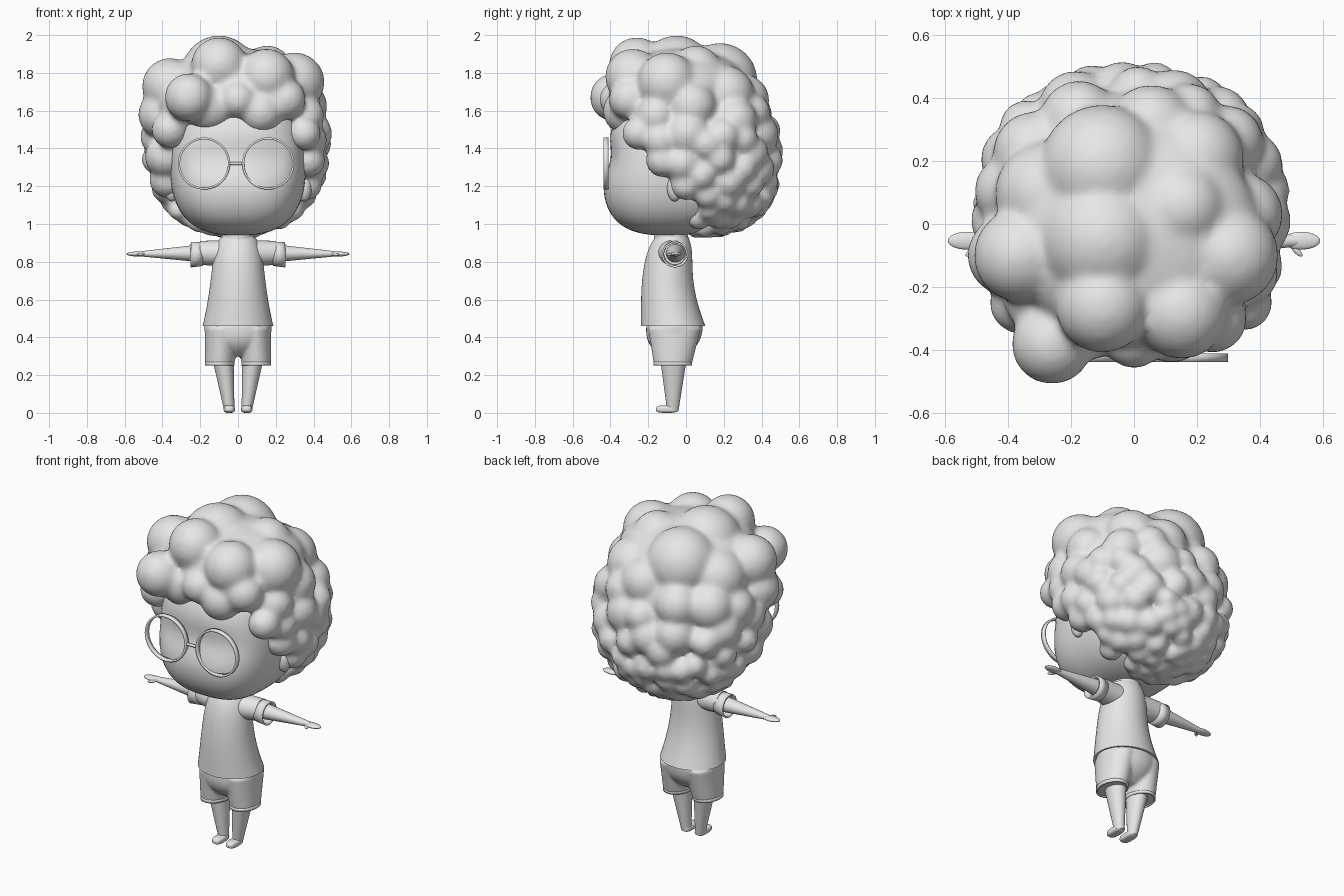
import bpy, bmesh, math, random
from mathutils import Vector, Matrix

random.seed(4)
cube = bpy.data.objects.get("Cube")
if cube:
    bpy.data.objects.remove(cube)

GREY = (.8, .8, .8, 1)
clay = bpy.data.materials.new("light_grey")
clay.use_nodes = True
clay.diffuse_color = GREY
clay.node_tree.nodes["Principled BSDF"].inputs["Base Color"].default_value = GREY


def finish(name, bm, angle=50):
    bmesh.ops.recalc_face_normals(bm, faces=bm.faces[:])
    mesh = bpy.data.meshes.new(name)
    bm.to_mesh(mesh)
    bm.free()
    mesh.materials.append(clay)
    ob = bpy.data.objects.new(name, mesh)
    bpy.context.collection.objects.link(ob)
    bpy.ops.object.select_all(action="DESELECT")
    ob.select_set(True)
    bpy.context.view_layer.objects.active = ob
    bpy.ops.object.shade_smooth_by_angle(angle=math.radians(angle))
    return ob


def fuse(ob, voxel, rounds):
    """Melt overlapping solids into one soft surface."""
    remesh = ob.modifiers.new("Merge", "REMESH")
    remesh.mode = "VOXEL"
    remesh.voxel_size = voxel
    remesh.use_smooth_shade = True
    soften = ob.modifiers.new("Soften", "SMOOTH")
    soften.factor = .5
    soften.iterations = rounds


def mix(a, b, t):
    return a + (b - a) * t


def taper(first, last):
    """Radius rule that runs evenly from one ellipse to another, without shift."""
    return lambda t: (mix(first[0], last[0], t), mix(first[1], last[1], t), 0)


def skin(bm, start, end, rule, steps, wall, sides=48):
    """Add ellipses from start to end; the rule gives two radii and a shift."""
    start, end = Vector(start), Vector(end)
    axis = max(range(3), key=lambda i: abs(end[i] - start[i]))
    across, along = [Vector(row) for i, row in enumerate(Matrix.Identity(3)) if i != axis]
    rings = []
    for step in range(steps + 1):
        t = step / steps
        a, b, shift = rule(t)
        centre = start.lerp(end, t) + along * shift
        turns = [math.tau * i / sides for i in range(sides)]
        rings.append([bm.verts.new(centre + across * a * math.cos(q) + along * b * math.sin(q))
                      for q in turns])
    for low, high in zip(rings, rings[1:]):
        for i in range(sides):
            bm.faces.new((low[i - 1], low[i], high[i], high[i - 1]))
    if not wall:
        bm.faces.new(rings[0])
        bm.faces.new(rings[-1])


def loft(name, start, end, rule, steps=1, wall=0):
    """One skinned part; a wall thickness makes an open tube."""
    bm = bmesh.new()
    skin(bm, start, end, rule, steps, wall)
    ob = finish(name, bm)
    if wall:
        shell = ob.modifiers.new("Wall", "SOLIDIFY")
        shell.thickness = wall
        shell.offset = -1


def squash(v, power):
    """Scale a direction onto a unit superellipsoid."""
    return v / sum(abs(c) ** power for c in v) ** (1 / power)


def ellipsoid(name, centre, radii, power=2, tilt=0, dent=0, lean=0):
    bm = bmesh.new()
    bmesh.ops.create_uvsphere(bm, u_segments=64, v_segments=40, radius=1)
    turn = Matrix.Rotation(tilt, 3, "Z")
    for v in bm.verts:
        v.co = turn @ (squash(v.co.normalized(), power) * Vector(radii)) + Vector(centre)
        v.co.y += lean * (v.co.z - centre[2])
        # shallow hollow across the eyes
        if v.co.y < centre[1]:
            gap = math.hypot(max(0, abs(v.co.x) - EYE_X), v.co.z - EYE_Z - .03)
            v.co.y += dent * math.exp(-(gap / .1) ** 2)
    finish(name, bm, angle=80)


# Head and neck
EYE_X, EYE_Z = .17, 1.32
ellipsoid("head", (0, -.05, 1.34), (.36, .38, .4), power=2.7, dent=.03, lean=.12)
loft("neck", (0, -.08, .85), (0, -.08, 1), taper((.09, .09), (.08, .09)))


# Hair: a few large curls first, then spaced curls that shrink towards the nape
def curl_size(z):
    return .055 + .09 * (z - .95)


large = [(-.26, -.38, 1.67, .13), (-.1, -.26, 1.84, .15), (0, -.36, 1.66, .1),
         (.15, -.28, 1.78, .15), (.25, -.3, 1.66, .11), (.35, -.25, 1.48, .09),
         (-.36, -.25, 1.5, .1), (.3, -.1, 1.75, .16), (-.4, -.1, 1.58, .13),
         (-.36, -.1, 1.73, .15), (-.1, -.05, 1.8, .2), (-.1, .18, 1.76, .2)]
curls = [(Vector(c[:3]), c[3]) for c in large]
middle, reach, slant = Vector((-.01, .03, 1.45)), Vector((.51, .48, .53)), .14
count = 2000
order = list(range(count))
random.shuffle(order)
golden = math.pi * (3 - math.sqrt(5))
for i in order:
    h = 1 - 2 * (i + .5) / count
    w = math.sqrt(1 - h * h)
    shell = squash(Vector((w * math.cos(i * golden), w * math.sin(i * golden), h)), 2.3)
    r = curl_size((middle + shell * reach).z) * random.uniform(.85, 1.3)
    c = middle + shell * (reach - Vector((r, r, r)))
    c.y += slant * (middle.z - c.z)
    above_brow = c.z - r > 1.54
    behind_temple = c.y - .75 * r > min(0, .85 * (1.1 - c.z))
    spaced = all((c - other).length > .55 * (r + size) for other, size in curls)
    if spaced and (above_brow or behind_temple):
        curls.append((c, r))

bm = bmesh.new()
for c, r in curls:
    bmesh.ops.create_icosphere(bm, subdivisions=3, radius=r, matrix=Matrix.Translation(c))
# solid cores under the back and crown curls
for c, size in (((0, .1, 1.43), (.41, .34, .44)), ((0, -.03, 1.73), (.4, .36, .2))):
    bmesh.ops.create_icosphere(bm, subdivisions=4, radius=1,
                               matrix=Matrix.Translation(c) @ Matrix.Diagonal((*size, 1)))
fuse(finish("curly_hair", bm, angle=180), voxel=.015, rounds=14)


# Shirt flares to the hem, hollows at the small of the back, rounds at the shoulders
def shirt_rule(t):
    shoulder = 1 - .3 * t ** 8
    flare = (1 - t) ** 2
    return (.132 + .055 * flare) * shoulder, (.125 + .045 * flare) * shoulder, \
        -.025 * math.sin(math.pi * t)


# Shorts seat rounds under towards the crotch
def seat_rule(t):
    tuck = 1 - .6 * (1 - t) ** 3
    return .178 * tuck, .15 * tuck, 0


loft("shirt", (0, -.068, .46), (0, -.075, .93), shirt_rule, steps=20)
bm = bmesh.new()
skin(bm, (0, -.07, .3), (0, -.06, .47), seat_rule, steps=12, wall=0)
for s in (1, -1):
    skin(bm, (s * .097, -.07, .255), (s * .085, -.06, .45), taper((.078, .1), (.09, .14)), 1, 0)
fuse(finish("shorts", bm), voxel=.008, rounds=8)

# Glasses bridge
loft("glasses_bridge", (-.05, -.424, EYE_Z), (.03, -.424, EYE_Z), taper((.008, .008), (.008, .008)))

for side, s in (("left", 1), ("right", -1)):
    # Round glasses rim
    rim_x = s * EYE_X - .01
    loft(side + "_glasses_rim", (rim_x, -.437, EYE_Z), (rim_x, -.41, EYE_Z),
         taper((.138, .138), (.138, .138)), wall=.011)
    # Ear
    ellipsoid(side + "_ear", (s * .35, -.06, 1.19), (.04, .04, .07))
    # Shorts cuff, leg and foot
    loft(side + "_shorts_cuff", (s * .097, -.07, .25), (s * .097, -.07, .27),
         taper((.079, .102), (.079, .102)), wall=.008)
    loft(side + "_leg", (s * .046, -.07, .01), (s * .083, -.066, .32),
         taper((.027, .03), (.06, .075)))
    ellipsoid(side + "_foot", (s * .046, -.1, .02), (.03, .06, .02), power=3)
    # Sleeve and its turned cuff
    loft(side + "_sleeve", (s * .07, -.075, .845), (s * .2, -.06, .847), taper((.08, .07), (.063, .063)))
    loft(side + "_sleeve_cuff", (s * .185, -.06, .842), (s * .25, -.058, .838),
         taper((.064, .064), (.07, .068)), wall=.009)
    # Arm, hand and thumb
    loft(side + "_arm", (s * .17, -.057, .845), (s * .52, -.053, .842), taper((.052, .05), (.018, .013)))
    ellipsoid(side + "_hand", (s * .53, -.053, .841), (.06, .028, .013))
    ellipsoid(side + "_thumb", (s * .515, -.084, .838), (.026, .009, .008), tilt=-s * .8)
